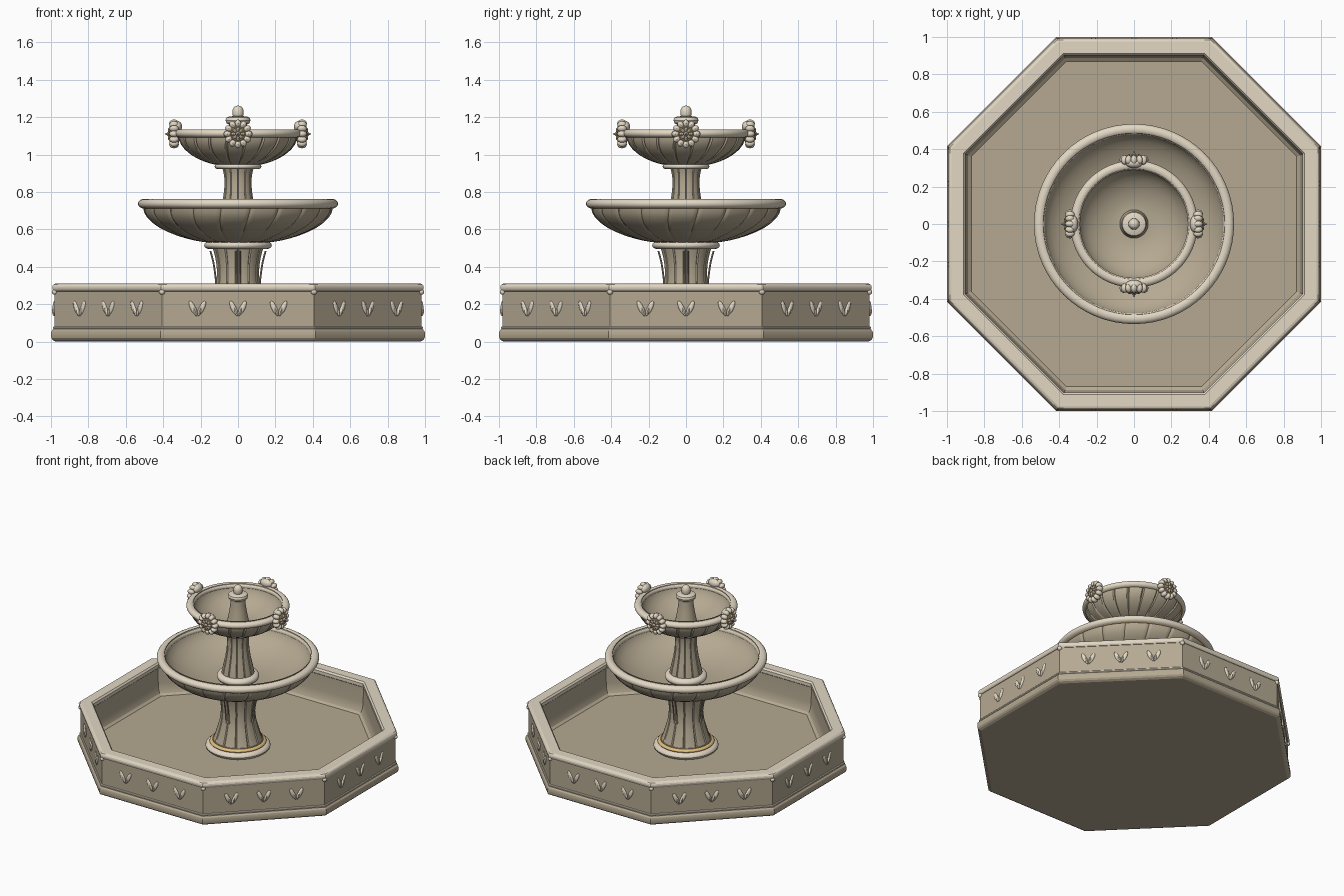
import bpy, bmesh
from math import sin, cos, pi, radians
from mathutils import Matrix, Vector

if "Cube" in bpy.data.objects:
    bpy.data.objects.remove(bpy.data.objects["Cube"])


def material(name, rgb):
    m = bpy.data.materials.new(name)
    m.use_nodes = True
    m.diffuse_color = (*rgb, 1)
    m.node_tree.nodes["Principled BSDF"].inputs["Base Color"].default_value = (*rgb, 1)
    return m


STONE = material("warm stone", (0.46, 0.395, 0.285))
TRIM = material("pale stone trim", (0.76, 0.68, 0.55))
GOLD = material("gold accent", (0.74, 0.50, 0.19))


def finish(bm, name, *mats, angle=35):
    bmesh.ops.recalc_face_normals(bm, faces=bm.faces)
    mesh = bpy.data.meshes.new(name)
    bm.to_mesh(mesh)
    bm.free()
    for m in mats:
        mesh.materials.append(m)
    ob = bpy.data.objects.new(name, mesh)
    bpy.context.collection.objects.link(ob)
    bpy.ops.object.select_all(action="DESELECT")
    ob.select_set(True)
    bpy.context.view_layer.objects.active = ob
    bpy.ops.object.shade_smooth_by_angle(angle=radians(angle))
    return ob


def lathe(name, profile, mat, segs=64, closed=False, grooves=0, depth=0.0, twist=0.0):
    """Revolve (radius, z) points; optional cut grooves, twisted along the profile."""
    bm = bmesh.new()
    octagon = segs == 8
    grow = 1 / cos(pi / 8) if octagon else 1
    step = segs // grooves if grooves else 0
    rings = []
    for i, (r, z) in enumerate(profile):
        if r == 0:
            rings.append([bm.verts.new((0, 0, z))] * segs)
            continue
        ring = []
        for k in range(segs):
            a = 2 * pi * (k + (0.5 if octagon else 0)) / segs + twist * i / len(profile)
            rr = r * grow - (depth if step and k % step == 0 else 0)
            ring.append(bm.verts.new((rr * cos(a), rr * sin(a), z)))
        rings.append(ring)
    pairs = list(zip(rings, rings[1:]))
    if closed:
        pairs.append((rings[-1], rings[0]))
    for lo, hi in pairs:
        for k in range(segs):
            n = (k + 1) % segs
            bm.faces.new(list(dict.fromkeys((lo[k], lo[n], hi[n], hi[k]))))
    return finish(bm, name, mat, angle=20 if octagon else 35)


def ring(name, r, z, thick, mat, height=None):
    h = height or thick
    pts = [(r + thick * cos(t * pi / 8), z + h * sin(t * pi / 8)) for t in range(16)]
    return lathe(name, pts, mat, closed=True)


def arc(r0, z0, r1, z1, power=1.0, n=10):
    """Bowl curve, flat at the bottom and steep at the lip."""
    return [(r0 + (r1 - r0) * sin(t * pi / 2 / n) ** power,
             z1 - (z1 - z0) * cos(t * pi / 2 / n)) for t in range(n + 1)]


def curve(pts, n=5):
    """Smooth a coarse profile with Catmull-Rom interpolation."""
    v = [Vector(p) for p in pts]
    v = [v[0]] + v + [v[-1]]
    out = []
    for a, b, c, d in zip(v, v[1:], v[2:], v[3:]):
        for k in range(n):
            t = k / n
            out.append(tuple(0.5 * (2 * b + (c - a) * t + (2 * a - 5 * b + 4 * c - d) * t * t
                                    + (3 * b - a - 3 * c + d) * t ** 3)))
    return out + [tuple(v[-1])]


def ball(bm, place, size, turn=0.0, mat=0, segs=12):
    """Ellipsoid, tilted about the x axis."""
    m = (Matrix.Translation(place) @ Matrix.Rotation(turn, 4, "X")
         @ Matrix.Diagonal((*size, 1)))
    made = bmesh.ops.create_uvsphere(bm, u_segments=segs, v_segments=8, radius=1, matrix=m)
    for f in {f for v in made["verts"] for f in v.link_faces}:
        f.material_index = mat


def repeat(ob, base, count):
    """Linked copies turned evenly around the centre."""
    for k in range(1, count):
        copy = ob.copy()
        copy.name = f"{base}_{k + 1}"
        copy.rotation_euler.z = k * 2 * pi / count
        bpy.context.collection.objects.link(copy)


# Octagonal basin: plinth, wall with floor, and rounded rim
lathe("basin_plinth", [(0, 0), (0.975, 0), (0.99, 0.008), (0.998, 0.018), (1.0, 0.03),
                       (1.0, 0.045), (0.997, 0.056), (0.988, 0.066), (0.97, 0.07), (0, 0.07)],
      STONE, 8)
lathe("plinth_moulding", [(0.96, 0.066), (0.985, 0.066), (0.989, 0.07), (0.989, 0.076),
                          (0.985, 0.081), (0.96, 0.081)], TRIM, 8, closed=True)
lathe("basin_wall", [(0.95, 0.07), (0.982, 0.07), (0.982, 0.275), (0.905, 0.275),
                     (0.903, 0.16), (0.898, 0.12), (0.887, 0.095), (0.87, 0.083), (0, 0.083)],
      STONE, 8)
lathe("basin_rim", [(0.91, 0.265), (0.902, 0.275), (0.902, 0.298), (0.912, 0.31),
                    (0.975, 0.31), (0.985, 0.306), (0.991, 0.298), (0.993, 0.288),
                    (0.991, 0.278), (0.985, 0.269), (0.975, 0.265)], TRIM, 8, closed=True)

# Small knobs under the rim corners
bm = bmesh.new()
for k in range(8):
    a = pi / 8 + k * pi / 4
    r = 0.98 / cos(pi / 8)
    ball(bm, (r * cos(a), r * sin(a), 0.265), (0.016, 0.016, 0.015))
finish(bm, "corner_knobs", TRIM)

# Three V-shaped leaf reliefs on every basin side
bm = bmesh.new()
for off in (-0.217, 0, 0.217):
    for s in (-1, 1):
        ball(bm, (0.982, off + s * 0.025, 0.181), (0.009, 0.014, 0.039), -s * 0.42)
        ball(bm, (0.982, off + s * 0.011, 0.162), (0.012, 0.009, 0.027), -s * 0.25)
repeat(finish(bm, "leaf_reliefs_1", TRIM), "leaf_reliefs", 8)

# Lower column with its foot
ring("lower_foot", 0.172, 0.103, 0.042, TRIM, 0.026)
ring("lower_foot_gold_band", 0.163, 0.132, 0.024, GOLD, 0.014)
lathe("lower_foot_step", [(0, 0.08), (0.17, 0.08), (0.168, 0.15), (0, 0.15)], STONE)
lathe("lower_column", curve([(0.165, 0.145), (0.145, 0.2), (0.12, 0.29), (0.113, 0.37),
                             (0.12, 0.44), (0.138, 0.51)]),
      STONE, 144, grooves=12, depth=0.006)
ring("lower_collar", 0.155, 0.515, 0.026, TRIM, 0.02)

# Thin stems standing off the lower column
bm = bmesh.new()
for k in range(4):
    turn = Matrix.Rotation(k * pi / 2, 4, "Z")
    for s in (-1, 1):
        path = curve([(0.116, 0.30), (0.122, 0.36), (0.133, 0.43), (0.148, 0.485)], 3)
        rows = []
        for r, z in path:
            rows.append([bm.verts.new(turn @ Vector((r + dx, s * 0.012 + dy, z)))
                         for dx, dy in ((0, -0.004), (0.005, 0), (0, 0.004), (-0.005, 0))])
        for lo, hi in zip(rows, rows[1:]):
            for j in range(4):
                bm.faces.new((lo[j], lo[j - 1], hi[j - 1], hi[j]))
        bm.faces.new(rows[0])
        bm.faces.new(rows[-1])
finish(bm, "column_stems", STONE)


def bowl(name, foot, z0, lip, z1, inner, floor, top, rim_r, rim_t, rim_h):
    """Grooved bowl with smooth interior, rounded rim and gold line below it."""
    lathe(name + "_outside", [(0, z0)] + arc(foot, z0, lip, z1, 1.4), STONE, 240,
          grooves=20, depth=0.008, twist=0.15)
    lathe(name + "_inside", [(0, floor)] + arc(inner * 0.3, floor, inner, top, 1.2), STONE)
    ring(name + "_rim", rim_r, top - rim_h, rim_t, TRIM, rim_h)
    ring(name + "_gold_line", lip, z1, 0.009, GOLD)


bowl("lower_bowl", 0.16, 0.53, 0.508, 0.72, 0.485, 0.58, 0.762, 0.506, 0.029, 0.025)

# Upper column
ring("upper_foot", 0.105, 0.605, 0.035, TRIM, 0.026)
lathe("upper_column", curve([(0.115, 0.59), (0.102, 0.66), (0.083, 0.75), (0.073, 0.83),
                             (0.075, 0.89), (0.088, 0.94)]),
      STONE, 144, grooves=12, depth=0.005)
ring("upper_collar", 0.105, 0.936, 0.02, TRIM, 0.014)

bowl("upper_bowl", 0.11, 0.945, 0.318, 1.10, 0.295, 0.98, 1.135, 0.314, 0.026, 0.022)

# Spout column and finial
lathe("spout_column", curve([(0.078, 0.97), (0.066, 1.03), (0.052, 1.11), (0.046, 1.17)]),
      STONE, 48)
lathe("spout_collar", [(0, 1.155), (0.045, 1.158), (0.062, 1.168), (0.067, 1.183),
                       (0.062, 1.197), (0.045, 1.204), (0, 1.206)], TRIM)
lathe("finial", curve([(0.026, 1.2), (0.03, 1.22), (0.028, 1.24), (0.018, 1.256),
                       (0.0001, 1.262)], 4), TRIM, 32)

# Rosettes on the upper rim: back scroll, petals, gold ring, centre and tip
bm = bmesh.new()
ball(bm, (0.335, 0, 1.11), (0.028, 0.058, 0.06), mat=1, segs=20)
ball(bm, (0.325, 0, 1.15), (0.026, 0.045, 0.03), segs=20)
for k in range(12):
    a = k * pi / 6
    ball(bm, (0.342, 0.056 * sin(a), 1.11 + 0.056 * cos(a)), (0.026, 0.0175, 0.021), -a)
for k in range(8):
    a = k * pi / 4
    ball(bm, (0.362, 0.023 * sin(a), 1.11 + 0.023 * cos(a)), (0.012, 0.009, 0.014), -a, 1)
for k in range(16):
    a = k * pi / 8
    ball(bm, (0.362, 0.036 * sin(a), 1.11 + 0.036 * cos(a)), (0.005, 0.009, 0.004), -a, 2, 8)
ball(bm, (0.368, 0, 1.11), (0.014, 0.013, 0.013), mat=1)
ball(bm, (0.380, 0, 1.11), (0.012, 0.005, 0.005))
repeat(finish(bm, "rosette_1", TRIM, STONE, GOLD), "rosette", 4)
